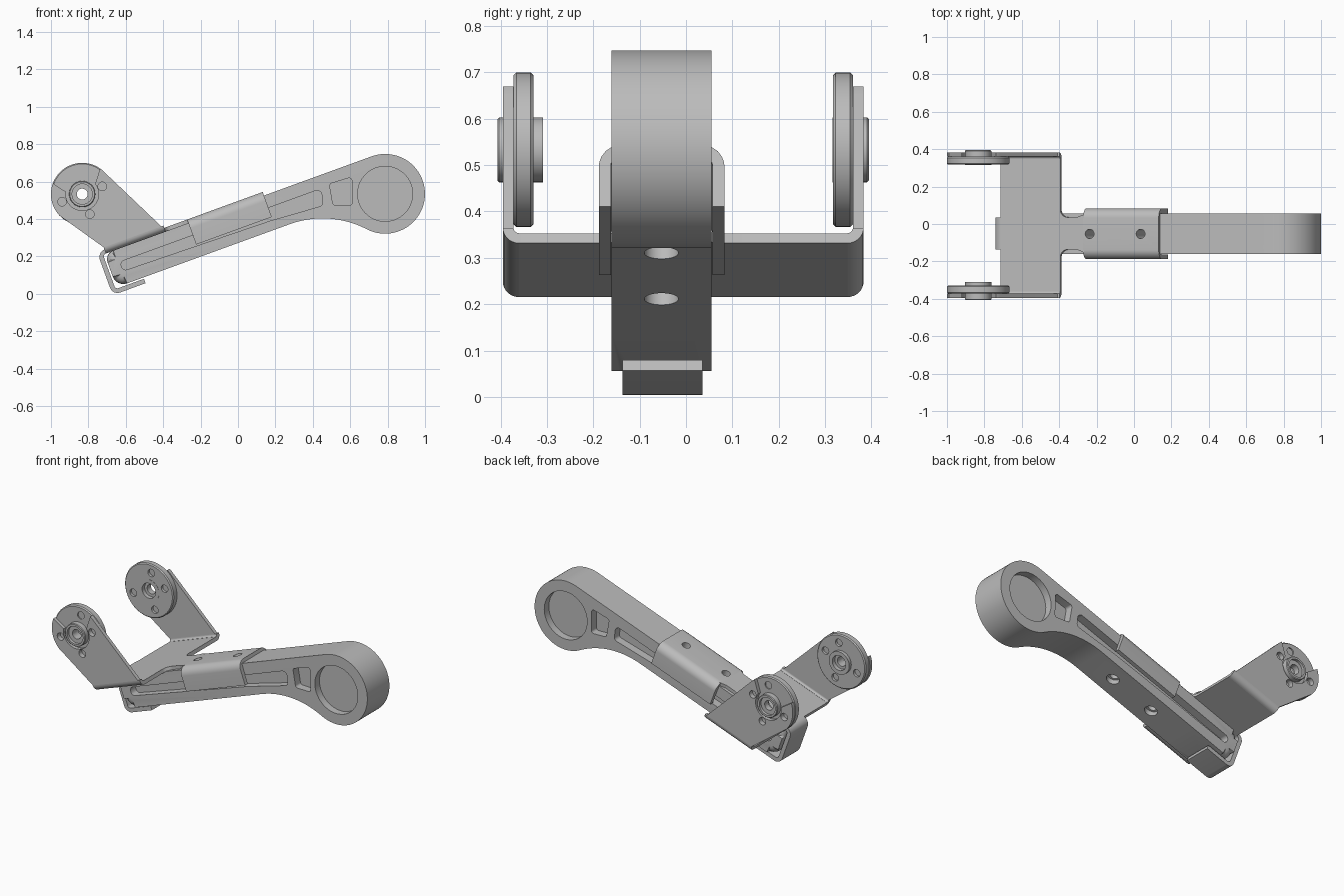
import bpy, bmesh
from math import sin, cos, pi, radians, tan, acos
from mathutils import Vector

cube = bpy.data.objects.get("Cube")
if cube:
    bpy.data.objects.remove(cube)

TILT = radians(20)          # everything is built along the handle, then tilted
MID = -0.053                # centre plane of the handle
T = 0.022                   # sheet metal thickness
TOP = 0.466                 # upper face of the sheet metal

grey = bpy.data.materials.new("satin grey")
grey.use_nodes = True
grey.diffuse_color = (0.5, 0.5, 0.5, 1)
grey.node_tree.nodes["Principled BSDF"].inputs["Base Color"].default_value = grey.diffuse_color
parts = []


def finish(name, bm):
    bmesh.ops.recalc_face_normals(bm, faces=bm.faces)
    mesh = bpy.data.meshes.new(name)
    bm.to_mesh(mesh)
    bm.free()
    mesh.materials.append(grey)
    obj = bpy.data.objects.new(name, mesh)
    obj.rotation_euler = (0, -TILT, 0)
    bpy.context.collection.objects.link(obj)
    parts.append(obj)
    return obj


def prism(name, pts, a, b, axis="y", bevel=0):
    """Extrude a closed outline from a to b along one axis."""
    place = {"y": lambda p, h: (p[0], h, p[1]),
             "z": lambda p, h: (p[0], p[1], h),
             "x": lambda p, h: (h, p[0], p[1])}[axis]
    bm = bmesh.new()
    rings = [[bm.verts.new(place(p, h)) for p in pts] for h in (a, b)]
    caps = [bm.faces.new(r) for r in rings]
    n = len(pts)
    for i in range(n):
        j = (i + 1) % n
        bm.faces.new((rings[0][i], rings[0][j], rings[1][j], rings[1][i]))
    if bevel:
        edges = [e for f in caps for e in f.edges]
        bmesh.ops.bevel(bm, geom=edges, offset=bevel, segments=5, profile=0.5,
                        affect="EDGES", clamp_overlap=False)
    return finish(name, bm)


def lathe(name, profile, center, steps=48):
    """Spin a closed (radius, y) profile round the y axis through center."""
    bm = bmesh.new()
    rings = [[bm.verts.new((center[0] + r * cos(2 * pi * k / steps), y,
                            center[1] + r * sin(2 * pi * k / steps)))
              for k in range(steps)] for r, y in profile]
    for i, ring in enumerate(rings):
        nxt = rings[(i + 1) % len(rings)]
        for k in range(steps):
            m = (k + 1) % steps
            bm.faces.new((ring[k], ring[m], nxt[m], nxt[k]))
    return finish(name, bm)


def arc(c, r, a0, a1, n=16):
    return [(c[0] + r * cos(radians(a0 + (a1 - a0) * i / n)),
             c[1] + r * sin(radians(a0 + (a1 - a0) * i / n))) for i in range(n + 1)]


def circle(c, r, n=32):
    return arc(c, r, 0, 360, n)[:-1]


def rounded(corners, n=6):
    """Outline from (x, y, radius) corners."""
    out = []
    for i, (x, y, r) in enumerate(corners):
        p = Vector((x, y))
        if not r:
            out.append((x, y))
            continue
        d0 = (Vector(corners[i - 1][:2]) - p).normalized()
        d1 = (Vector(corners[(i + 1) % len(corners)][:2]) - p).normalized()
        half = acos(max(-1, min(1, d0.dot(d1)))) / 2
        c = p + (d0 + d1).normalized() * (r / sin(half))
        s, e = p + d0 * (r / tan(half)) - c, p + d1 * (r / tan(half)) - c
        for k in range(n + 1):
            v = s.lerp(e, k / n).normalized() * r + c
            out.append((v.x, v.y))
    return out


def cut(target, cutters):
    bpy.context.view_layer.objects.active = target
    for c in cutters:
        m = target.modifiers.new("cut", "BOOLEAN")
        m.operation, m.solver, m.object = "DIFFERENCE", "EXACT", c
        bpy.ops.object.modifier_apply(modifier=m.name)


def discard(cutters):
    for c in cutters:
        parts.remove(c)
        bpy.data.objects.remove(c)


def local(x, z):
    return (x * cos(TILT) + z * sin(TILT), z * cos(TILT) - x * sin(TILT))


# Handle: straight bar, concave neck and round head
HEAD, R = (0.922, 0.233), 0.213
LOW, HALF = 0.255, 0.108
NECK_U, NECK_R = 0.387, 0.513
outline = rounded([(-0.3, 0.446, 0), (-0.598, 0.446, 0.05), (-0.598, LOW, 0.06), (-0.3, LOW, 0)])
outline += arc((NECK_U, LOW - NECK_R), NECK_R, 90, 42.6, 20)
outline += arc(HEAD, R, -135, 90, 48)
handle = prism("handle", outline, MID - HALF, MID + HALF, bevel=0.042)

slot = rounded([(-0.535, 0.325, 0.022), (-0.535, 0.376, 0.022), (0.61, 0.376, 0.025),
                (0.588, 0.288, 0.02), (0.3, 0.308, 0)])
window = rounded([(0.66, 0.385, 0.015), (0.785, 0.378, 0.015),
                  (0.735, 0.235, 0.015), (0.64, 0.272, 0.015)])
cutters = []
for s in (-1, 1):
    face = MID + s * HALF
    for shape, depth in ((slot, 0.05), (window, 0.05), (circle(HEAD, 0.147, 48), 0.045)):
        cutters.append(prism("pocket_cutter", shape, face - s * depth, face + s * 0.1))
bolt_holes = []
for u in (-0.083, 0.207):
    bolt_holes.append(prism("bolt_cutter", circle((u, MID), 0.025), 0.2, 0.6, "z"))
    cutters.append(prism("nut_cutter", circle((u, MID), 0.037), 0.2, 0.285, "z"))
cut(handle, cutters + bolt_holes)

# Saddle cover: folded channel over the handle
y0, y1, low = MID - 0.135, MID + 0.136, 0.324
cover = prism("saddle_cover", rounded([
    (y0, low, 0), (y0, TOP, 0.05), (y1, TOP, 0.05), (y1, low, 0),
    (y1 - 0.026, low, 0), (y1 - 0.026, TOP - T, 0.026),
    (y0 + 0.026, TOP - T, 0.026), (y0 + 0.026, low, 0)]), -0.12, 0.31, "x")
cut(cover, bolt_holes)
discard(cutters + bolt_holes)

# Cross plate with neck running into the cover
near, far, bend = -0.395, 0.383, 0.035
n0, n1, edge, back = -0.137, 0.036, -0.25, -0.59
prism("cross_plate", rounded([
    (back, near + bend, 0), (edge, near + bend, 0), (edge, n0, 0.04), (-0.155, n0, 0.02),
    (-0.115, n0 - 0.015, 0), (-0.115, n1 + 0.015, 0), (-0.155, n1, 0.02),
    (edge, n1, 0.04), (edge, far - bend, 0), (back, far - bend, 0)]), TOP - T, TOP, "z")

# Hook strap round the butt of the handle
u0, v0, w = -0.632, 0.222, 0.025
prism("hook_strap", rounded([
    (-0.58, TOP, 0), (u0, TOP, 0.042), (u0, v0, 0.042), (-0.445, v0, 0), (-0.445, v0 + w, 0),
    (u0 + w, v0 + w, 0.017), (u0 + w, TOP - T, 0.017), (-0.58, TOP - T, 0)]), n0, n1)

# Side arms, round flanges and hubs
HUB, DISC = local(-0.833, 0.533), 0.167
deg = 20
arm_outline = [(back, TOP - T + bend), (edge - 0.012, TOP - T + bend)]
arm_outline += arc(HUB, DISC, 43 - deg, 55 - deg, 4)
arm_outline += arc(HUB, 0.088, 38 - deg, -188 - deg, 32)
arm_outline += arc(HUB, DISC, 160 - deg, 224 - deg, 16)

for side, s, y_out, inner in (("front", -1, near, 0.086), ("back", 1, far, 0.067)):
    def y(d):
        return y_out - s * d
    bend_c = (y(bend), TOP - T + bend)
    a0 = 270
    a1 = 180 if s < 0 else 360
    prism(side + "_arm_bend", arc(bend_c, bend, a0, a1, 8) + arc(bend_c, bend - 0.023, a1, a0, 8),
          back, edge, "x")
    arm = prism(side + "_arm", arm_outline, y(0), y(0.023))
    b = 0.006
    flange = lathe(side + "_flange", [
        (0.05, y(0.023)), (DISC - b, y(0.023)), (DISC, y(0.023 + b)),
        (DISC, y(0.066 - b)), (DISC - b, y(0.066)), (0.05, y(0.066))], HUB, 64)
    lathe(side + "_hub", [
        (0.054, y(-0.012)), (0.066, y(-0.012)), (0.07, y(-0.008)), (0.07, y(inner - 0.019)),
        (0.07, y(inner)), (0.046, y(inner)), (0.046, y(inner - 0.025)), (0.029, y(inner - 0.025)),
        (0.029, y(0.005)), (0.054, y(0.005))], HUB)
    holes = []
    for a in (21, 82, 201, 291):
        spot = arc(HUB, 0.115, a - deg, a - deg, 1)[0]
        holes.append(prism("rivet_cutter", circle(spot, 0.023, 20), y(-0.05), y(0.12)))
        prism(side + "_rivet", circle(spot, 0.0235, 20), y(0.03), y(0.05))
    cut(arm, holes)
    cut(flange, holes)
    discard(holes)

# Smooth curved surfaces, keep folds sharp
bpy.ops.object.select_all(action="DESELECT")
for obj in parts:
    obj.select_set(True)
bpy.context.view_layer.objects.active = handle
bpy.ops.object.shade_smooth_by_angle(angle=radians(30))
